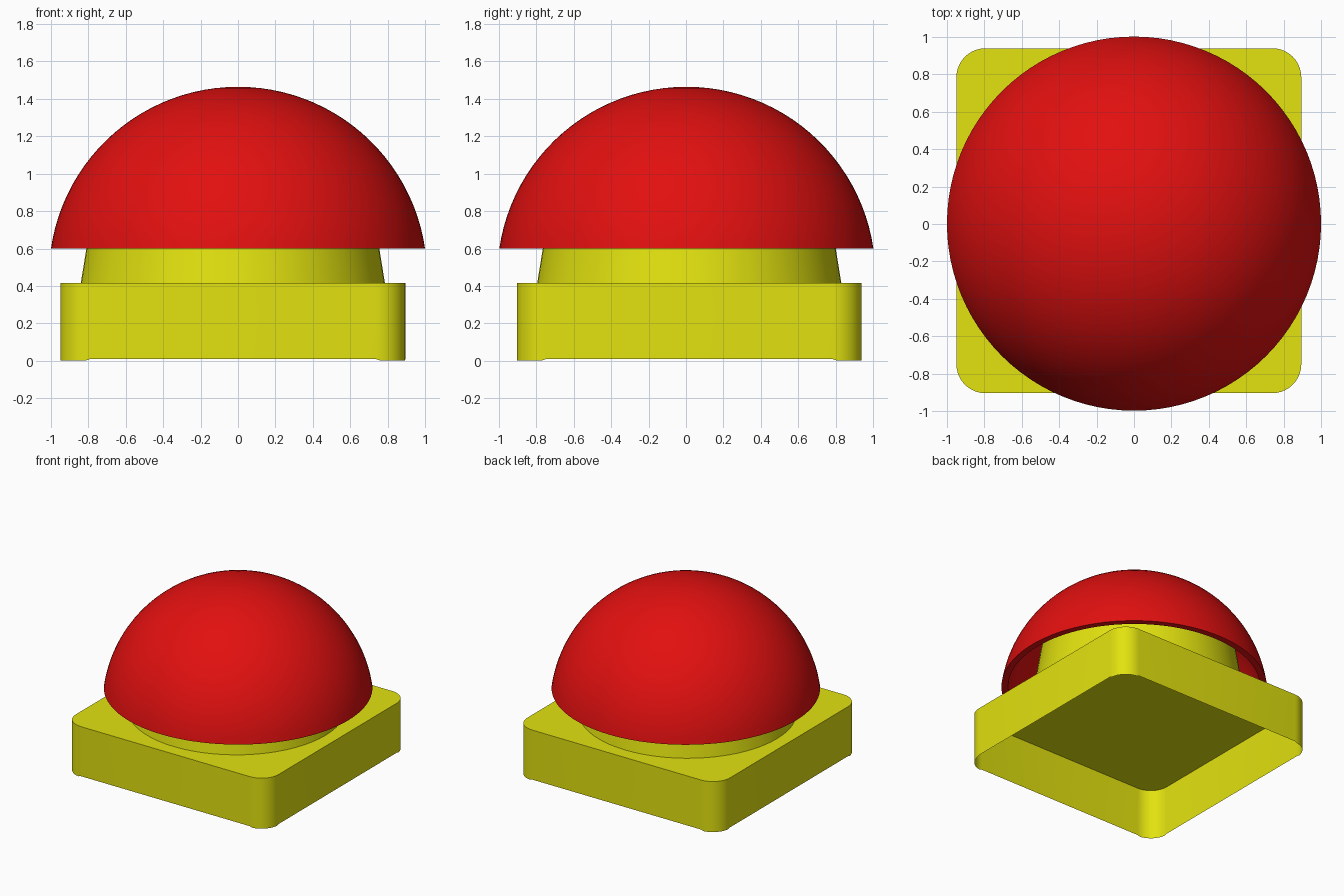
import bpy, bmesh, math

if "Cube" in bpy.data.objects:
    bpy.data.objects.remove(bpy.data.objects["Cube"])

CX, CY = -0.0275, 0.0175          # centre of base and neck


def material(name, rgb):
    m = bpy.data.materials.new(name)
    m.diffuse_color = (*rgb, 1)
    m.use_nodes = True
    m.node_tree.nodes["Principled BSDF"].inputs["Base Color"].default_value = m.diffuse_color
    return m


def make_object(name, bm, mat, smooth=True):
    me = bpy.data.meshes.new(name)
    bm.to_mesh(me)
    bm.free()
    ob = bpy.data.objects.new(name, me)
    bpy.context.collection.objects.link(ob)
    me.materials.append(mat)
    if smooth:
        bpy.context.view_layer.objects.active = ob
        ob.select_set(True)
        bpy.ops.object.shade_smooth_by_angle(angle=math.radians(30))
        ob.select_set(False)
    return ob


def lathe(name, profile, segments, center, mat):
    """Spin an (r, z) profile about a vertical axis."""
    bm = bmesh.new()
    vs = [bm.verts.new((center[0] + r, center[1], z)) for r, z in profile]
    es = [bm.edges.new(p) for p in zip(vs, vs[1:])]
    bmesh.ops.spin(bm, geom=vs + es, cent=(*center, 0), axis=(0, 0, 1),
                   angle=math.tau, steps=segments)
    bmesh.ops.remove_doubles(bm, verts=bm.verts, dist=1e-4)
    bmesh.ops.recalc_face_normals(bm, faces=bm.faces)
    return make_object(name, bm, mat)


yellow = material("yellow", (0.76, 0.76, 0.005))
red = material("red", (0.76, 0.005, 0.005))

# Base: open-bottomed thin box with rounded corners that reach the ground
HALF, RAD, TOP, GAP, STEPS = 0.922, 0.155, 0.415, 0.008, 10
outline = []
for c in range(4):
    a0 = c * math.pi / 2
    px = (HALF - RAD) * (1 if c in (0, 3) else -1)
    py = (HALF - RAD) * (1 if c in (0, 1) else -1)
    for i in range(STEPS + 1):
        a = a0 + i / STEPS * math.pi / 2
        z = GAP if i in (0, STEPS) else 0.0
        outline.append((CX + px + RAD * math.cos(a), CY + py + RAD * math.sin(a), z))
bm = bmesh.new()
low = [bm.verts.new(p) for p in outline]
high = [bm.verts.new((x, y, TOP)) for x, y, z in outline]
for i in range(len(low)):
    j = (i + 1) % len(low)
    bm.faces.new((low[i], low[j], high[j], high[i]))
bm.faces.new(high)
make_object("base", bm, yellow)

# Neck: tapered collar rising into the dome
lathe("neck", [(0.813, TOP), (0.783, 0.6), (0.735, 0.9), (0, 0.9)], 64, (CX, CY), yellow)

# Dome: hollow spherical cap with a flat rim
R, ZC, RIM, WALL = 1.0106, 0.454, 0.6, 0.05


def arc(radius, n=24):
    end = math.acos((RIM - ZC) / radius)
    return [(radius * math.sin(end * i / n), ZC + radius * math.cos(end * i / n))
            for i in range(n + 1)]


lathe("dome", arc(R) + arc(R - WALL)[::-1], 96, (0, 0.002), red)
